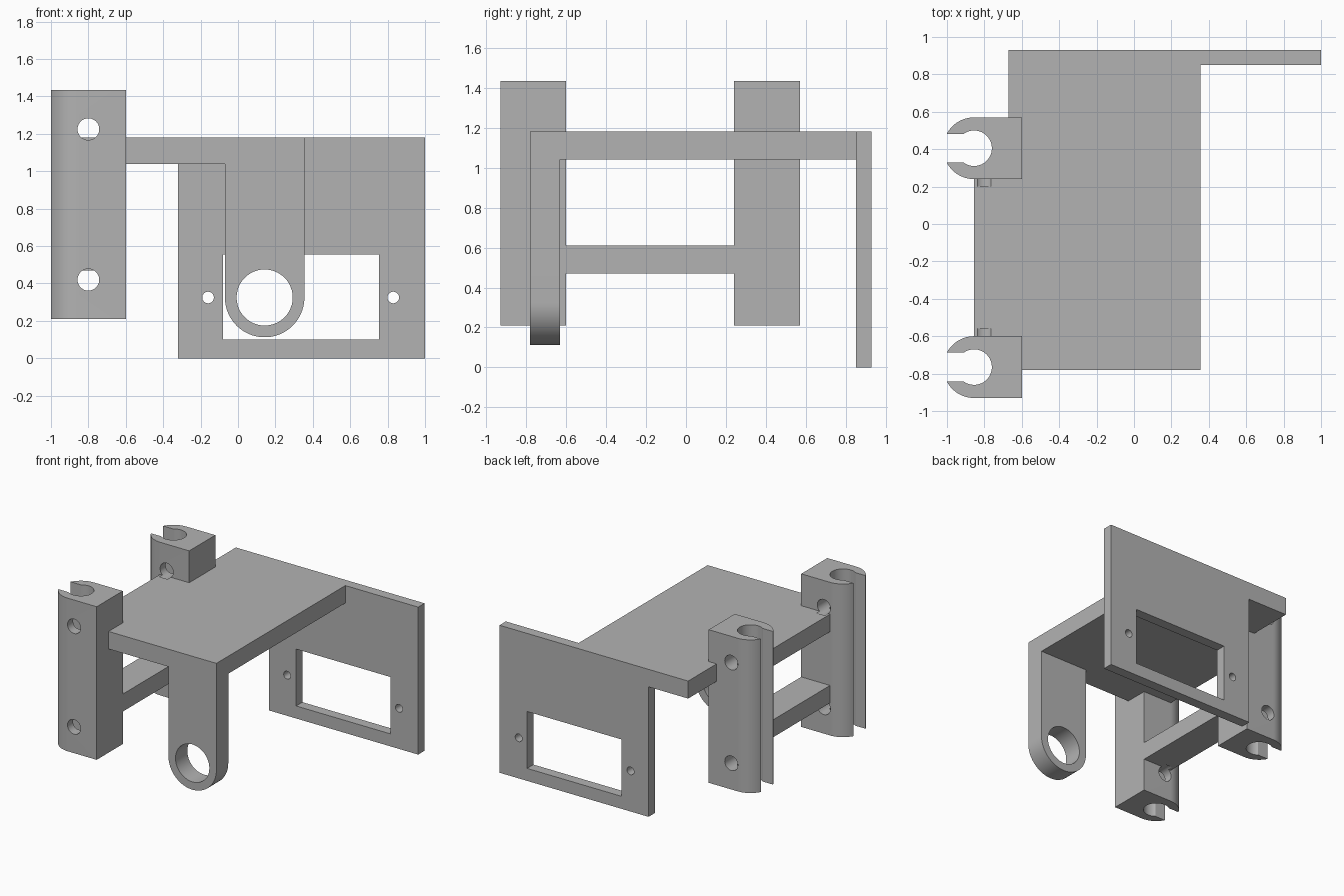
import bpy, bmesh, math
from mathutils import Vector

if "Cube" in bpy.data.objects:
    bpy.data.objects.remove(bpy.data.objects["Cube"], do_unlink=True)

gray = bpy.data.materials.new("plain gray")
gray.use_nodes = True
color = (0.45, 0.45, 0.45, 1)
gray.diffuse_color = color
gray.node_tree.nodes["Principled BSDF"].inputs["Base Color"].default_value = color


def arc(cx, cy, r, start, end, n=32):
    """Points on an arc, angles in degrees."""
    angles = [math.radians(start + (end - start) * i / n) for i in range(n + 1)]
    return [(cx + r * math.cos(a), cy + r * math.sin(a)) for a in angles]


def extrude(name, profile, low, high, axis="z"):
    """Extrude a profile in xy along z, or a profile in xz along y."""
    bm = bmesh.new()
    place = (lambda u, v: (u, v, low)) if axis == "z" else (lambda u, v: (u, low, v))
    face = bm.faces.new([bm.verts.new(place(u, v)) for u, v in profile])
    out = bmesh.ops.extrude_face_region(bm, geom=[face])
    push = Vector((0, 0, high - low)) if axis == "z" else Vector((0, high - low, 0))
    bmesh.ops.translate(bm, vec=push,
                        verts=[g for g in out["geom"] if isinstance(g, bmesh.types.BMVert)])
    bmesh.ops.recalc_face_normals(bm, faces=bm.faces)
    mesh = bpy.data.meshes.new(name)
    bm.to_mesh(mesh)
    bm.free()
    mesh.materials.append(gray)
    obj = bpy.data.objects.new(name, mesh)
    bpy.context.collection.objects.link(obj)
    return obj


def rect(x0, x1, y0, y1):
    return [(x0, y0), (x1, y0), (x1, y1), (x0, y1)]


def hole(x, z, r, y0, y1):
    """Round cutter running along y."""
    return extrude("hole_cutter", arc(x, z, r, 0, 360, 48)[:-1], y0, y1, "y")


def cut(obj, cutters):
    for c in cutters:
        c.hide_render = True
        mod = obj.modifiers.new("cut", "BOOLEAN")
        mod.operation, mod.solver, mod.object = "DIFFERENCE", "EXACT", c
        bpy.context.view_layer.objects.active = obj
        bpy.ops.object.modifier_apply(modifier=mod.name)


parts, cutters = [], []
BACK, INNER, PLATE_LOW, PLATE_TOP = 0.93, 0.85, 1.04, 1.18
SCREW_X, SCREW_Z, SCREW_R = -0.80, (0.42, 1.225), 0.058

# Rod clamps: rounded C profile with a slot open to -x
R, BORE, SLOT, CX = 0.165, 0.095, 0.077, -0.855
outer = 180 - math.degrees(math.asin(SLOT / R))
inner = 180 - math.degrees(math.asin(SLOT / BORE))
screws = []
for name, cy in (("front_clamp", -0.765), ("back_clamp", 0.405)):
    profile = [(-0.6, cy - R), (-0.6, cy + R)]
    profile += arc(CX, cy, R, 90, outer, 20)
    profile += arc(CX, cy, BORE, inner, -inner, 48)
    profile += arc(CX, cy, R, -outer, -90, 20)
    clamp = extrude(name, profile, 0.21, 1.435)
    own = [hole(SCREW_X, z, SCREW_R, cy - R - 0.04, cy + R + 0.04) for z in SCREW_Z]
    cut(clamp, own)
    screws += own
    parts.append(clamp)
cutters += screws

# Top plate, stepped around the clamps
plate = extrude("top_plate", [
    (CX, -0.6), (-0.6, -0.6), (-0.6, -0.78), (0.355, -0.78), (0.355, INNER),
    (-0.32, INNER), (-0.32, BACK), (-0.67, BACK), (-0.67, 0.57), (-0.6, 0.57),
    (-0.6, 0.24), (CX, 0.24)], PLATE_LOW, PLATE_TOP)

# Lower beam joining the clamps
beam = extrude("lower_beam", rect(CX, -0.6, -0.6, 0.24), 0.47, 0.61)
for obj in (plate, beam):
    cut(obj, screws)
    parts.append(obj)

# Front leg with rounded end and bore
leg = extrude("front_leg", [(0.355, PLATE_LOW), (-0.07, PLATE_LOW)]
              + arc(0.1425, 0.325, 0.2125, 180, 360, 40), -0.78, -0.63, "y")
bore = hole(0.1425, 0.325, 0.15, -0.9, -0.5)
cut(leg, [bore])
cutters.append(bore)
parts.append(leg)

# Back panel with rectangular window and two screw holes
panel = extrude("back_panel", rect(-0.32, 1.0, 0, PLATE_TOP), INNER, BACK, "y")
openings = [extrude("window_cutter", rect(-0.08, 0.755, 0.1, 0.555), 0.7, 1.1, "y")]
openings += [hole(x, 0.325, 0.031, 0.7, 1.1) for x in (-0.16, 0.83)]
cut(panel, openings)
cutters += openings
parts.append(panel)

for c in cutters:
    bpy.data.objects.remove(c, do_unlink=True)

# Smooth round walls, keep edges crisp
bpy.ops.object.select_all(action="DESELECT")
for obj in parts:
    obj.select_set(True)
bpy.context.view_layer.objects.active = parts[0]
bpy.ops.object.shade_smooth_by_angle(angle=math.radians(30))
